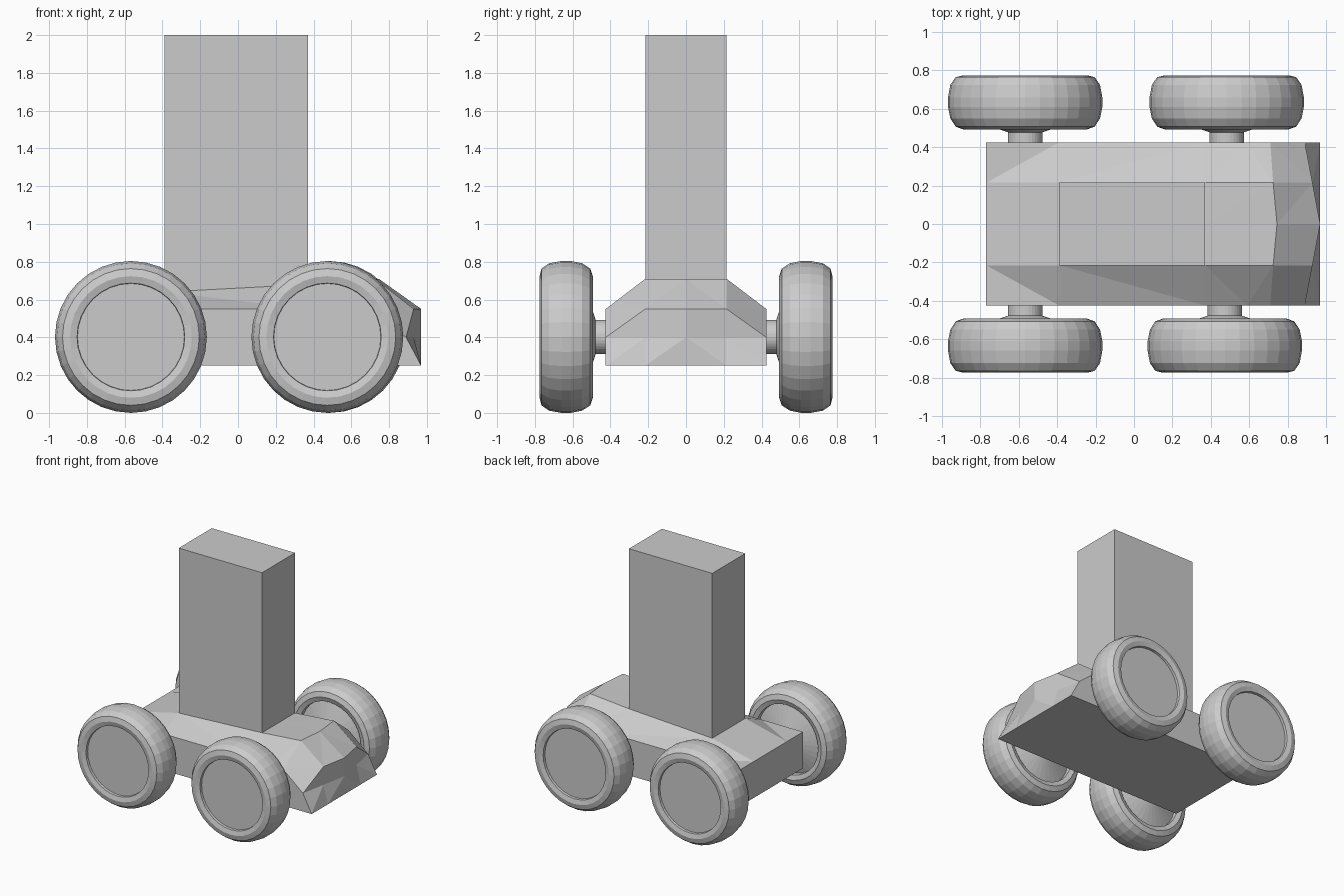
import bpy, bmesh, math

if "Cube" in bpy.data.objects:
    bpy.data.objects.remove(bpy.data.objects["Cube"])

grey = bpy.data.materials.new("plain grey")
grey.diffuse_color = (0.6, 0.6, 0.6, 1)
grey.use_nodes = True
grey.node_tree.nodes["Principled BSDF"].inputs["Base Color"].default_value = grey.diffuse_color


def finish(bm, name):
    bmesh.ops.recalc_face_normals(bm, faces=bm.faces)
    me = bpy.data.meshes.new(name)
    bm.to_mesh(me)
    bm.free()
    me.materials.append(grey)
    ob = bpy.data.objects.new(name, me)
    bpy.context.collection.objects.link(ob)
    return ob


# Chassis: rows of (x, z) at the outer, middle and centre columns, mirrored in y
rows = [
    [(-0.77, 0.25)] * 3,
    [(-0.77, 0.55)] * 3,
    [(-0.39, 0.55), (-0.39, 0.64), (-0.39, 0.64)],
    [(0.37, 0.55), (0.37, 0.68), (0.37, 0.68)],
    [(0.59, 0.55), (0.725, 0.71), (0.745, 0.71)],
    [(0.71, 0.55), (0.93, 0.55), (0.97, 0.55)],
    [(0.89, 0.40), (0.93, 0.40), (0.97, 0.40)],
    [(0.97, 0.25)] * 3,
]
columns = [(-0.425, 0), (-0.215, 1), (0, 2), (0.215, 1), (0.425, 0)]
bm = bmesh.new()
grid = [[bm.verts.new((row[i][0], y, row[i][1])) for y, i in columns] for row in rows]
for a, b in zip(grid, grid[1:]):
    for k in range(4):
        bm.faces.new((a[k], a[k + 1], b[k + 1], b[k]))
for k in (0, 4):
    bm.faces.new([r[k] for r in grid])
bm.faces.new(grid[0] + grid[-1][::-1])
bmesh.ops.triangulate(bm, faces=[f for f in bm.faces if len(f.verts) == 4])
finish(bm, "chassis")

# Tall block standing on the chassis
bm = bmesh.new()
bmesh.ops.create_cube(bm, size=1)
for v in bm.verts:
    v.co = (-0.01 + v.co.x * 0.76, v.co.y * 0.43, 1.3 + v.co.z * 1.4)
finish(bm, "tall_block")

# Wheel profile (radius, y) from the outer hub disc round the tyre to the inner cone
profile = [(0.283, 0.745), (0.285, 0.765), (0.322, 0.775), (0.362, 0.765),
           (0.39, 0.725), (0.402, 0.66), (0.402, 0.61), (0.39, 0.55),
           (0.362, 0.507), (0.322, 0.493), (0.285, 0.505), (0.283, 0.542),
           (0.09, 0.478), (0.09, 0.40)]
SEGMENTS = 32


def wheel(name, x, side):
    bm = bmesh.new()
    rings = []
    for r, y in profile:
        rings.append([bm.verts.new((x + r * math.cos(t), side * y, 0.402 + r * math.sin(t)))
                      for t in (2 * math.pi * k / SEGMENTS for k in range(SEGMENTS))])
    for a, b in zip(rings, rings[1:]):
        for k in range(SEGMENTS):
            n = (k + 1) % SEGMENTS
            bm.faces.new((a[k], a[n], b[n], b[k]))
    bm.faces.new(rings[0])
    bm.faces.new(rings[-1])
    finish(bm, name)


for side, label in ((-1, "right"), (1, "left")):
    wheel("rear_wheel_" + label, -0.567, side)
    wheel("front_wheel_" + label, 0.478 + side * 0.005, side)
